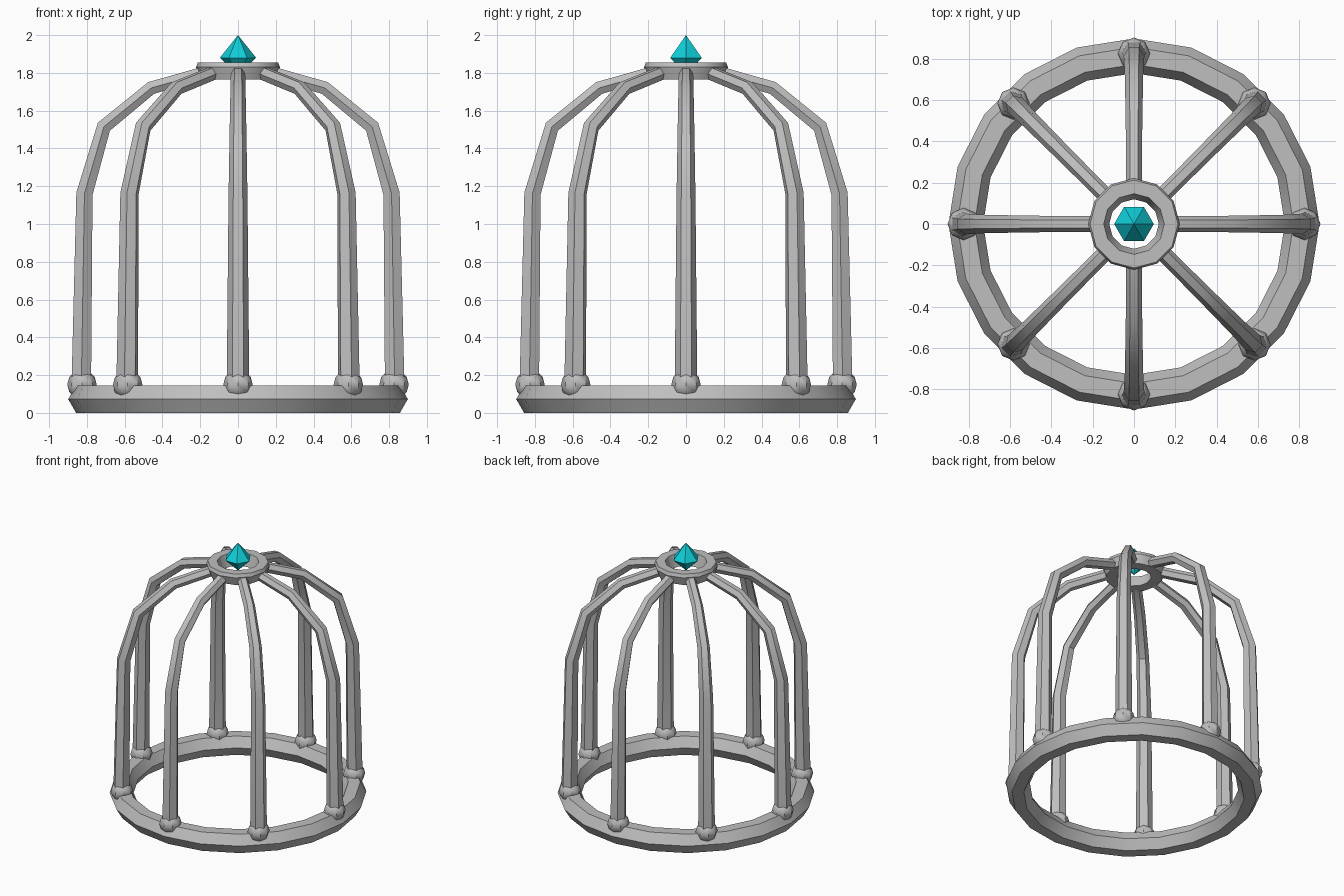
import bpy, bmesh, math
from mathutils import Vector

if "Cube" in bpy.data.objects:
    bpy.data.objects.remove(bpy.data.objects["Cube"])


def material(name, rgb):
    m = bpy.data.materials.new(name)
    m.diffuse_color = (*rgb, 1)
    m.use_nodes = True
    m.node_tree.nodes["Principled BSDF"].inputs["Base Color"].default_value = m.diffuse_color
    return m


grey = material("grey metal", (0.52, 0.52, 0.52))
cyan = material("cyan gem", (0.005, 0.62, 0.69))


def finish(name, bm, mat, smooth=True):
    bmesh.ops.recalc_face_normals(bm, faces=bm.faces)
    me = bpy.data.meshes.new(name)
    bm.to_mesh(me)
    bm.free()
    me.materials.append(mat)
    ob = bpy.data.objects.new(name, me)
    bpy.context.collection.objects.link(ob)
    if smooth:
        bpy.ops.object.select_all(action='DESELECT')
        ob.select_set(True)
        bpy.context.view_layer.objects.active = ob
        bpy.ops.object.shade_smooth_by_angle(angle=math.radians(35))
    return ob


def bridge(bm, a, b):
    n = len(a)
    for i in range(n):
        j = (i + 1) % n
        bm.faces.new((a[i], a[j], b[j], b[i]))


def ring(name, profile, segs):
    """Revolve a closed (radius, z) profile around z."""
    bm = bmesh.new()
    loops = []
    for k in range(segs):
        a = 2 * math.pi * k / segs
        loops.append([bm.verts.new((r * math.cos(a), r * math.sin(a), z)) for r, z in profile])
    for k in range(segs):
        bridge(bm, loops[k], loops[(k + 1) % segs])
    return finish(name, bm, grey)


# Base ring with hexagonal section, top ring with slanted section
hexa = [(0.815 + 0.084 * math.cos(math.pi * i / 3),
         0.0727 + 0.084 * math.sin(math.pi * i / 3)) for i in range(6)]
ring("base_ring", hexa, 20)
ring("top_ring", [(0.12, 1.765), (0.2, 1.765), (0.222, 1.83), (0.213, 1.855), (0.147, 1.855)], 12)

# Bar path: radius from axis, height, thickness
PATH = [(0.83, 0.12, 0.06), (0.813, 1.16, 0.05), (0.71, 1.515, 0.044),
        (0.46, 1.72, 0.04), (0.175, 1.802, 0.038)]


def bar(index):
    a = 2 * math.pi * index / 8
    out = Vector((math.cos(a), math.sin(a), 0))
    side = Vector((-math.sin(a), math.cos(a), 0))
    pts = [out * r + Vector((0, 0, z)) for r, z, _ in PATH]
    bm = bmesh.new()
    loops = []
    for i, p in enumerate(pts):
        before = (p - pts[i - 1]).normalized() if i else Vector()
        after = (pts[i + 1] - p).normalized() if i < len(pts) - 1 else Vector()
        normal = (before + after).normalized().cross(side)
        t = PATH[i][2]
        loops.append([bm.verts.new(p + t * (math.cos(k * math.pi / 3) * side
                                            + math.sin(k * math.pi / 3) * normal))
                      for k in range(6)])
    for lo, hi in zip(loops, loops[1:]):
        bridge(bm, lo, hi)
    bm.faces.new(loops[0])
    bm.faces.new(loops[-1])
    finish(f"cage_bar_{index + 1}", bm, grey)

    # Round joint at the foot of the bar
    bm = bmesh.new()
    bmesh.ops.create_uvsphere(bm, u_segments=8, v_segments=6, radius=0.078)
    bmesh.ops.translate(bm, verts=bm.verts, vec=out * 0.826 + Vector((0, 0, 0.15)))
    finish(f"bar_joint_{index + 1}", bm, grey)


for n in range(8):
    bar(n)

# Six-sided gem
bm = bmesh.new()
girdle = [bm.verts.new((0.096 * math.cos(k * math.pi / 3),
                        0.096 * math.sin(k * math.pi / 3), 1.88)) for k in range(6)]
for tip in (bm.verts.new((0, 0, 2.0)), bm.verts.new((0, 0, 1.785))):
    for k in range(6):
        bm.faces.new((girdle[k], girdle[(k + 1) % 6], tip))
finish("gem_finial", bm, cyan, smooth=False)
